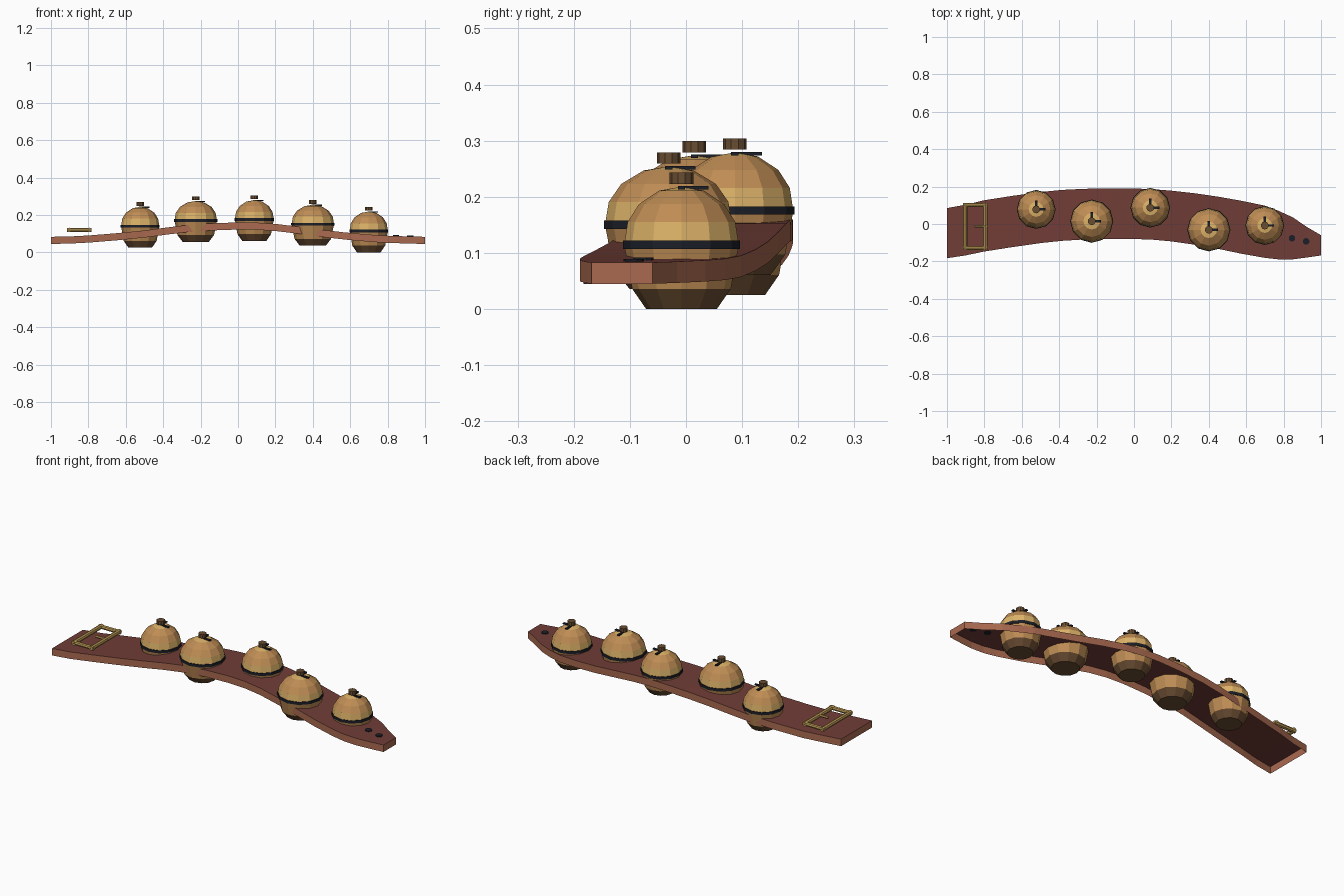
import bpy, bmesh, math
from mathutils import Matrix, Vector

cube = bpy.data.objects.get("Cube")
if cube:
    bpy.data.objects.remove(cube, do_unlink=True)


def material(name, rgb):
    lin = [((c / 255 + 0.055) / 1.055) ** 2.4 for c in rgb] + [1.0]
    m = bpy.data.materials.new(name)
    m.use_nodes = True
    m.diffuse_color = lin
    m.node_tree.nodes["Principled BSDF"].inputs["Base Color"].default_value = lin
    return m


LEATHER = material("red leather", (113, 61, 55))
EDGE = material("cut leather edge", (170, 106, 80))
GOLD = material("gold", (220, 178, 104))
COPPER = material("copper", (190, 140, 84))
BLACK = material("blue black", (28, 31, 40))
BRASS = material("brass", (186, 152, 84))
BROWN = material("dark brown", (106, 77, 50))


def finish(name, bm, mats, loc=(0, 0, 0)):
    mesh = bpy.data.meshes.new(name)
    bm.normal_update()
    bm.to_mesh(mesh)
    bm.free()
    for m in mats:
        mesh.materials.append(m)
    obj = bpy.data.objects.new(name, mesh)
    obj.location = loc
    bpy.context.collection.objects.link(obj)
    return obj


def box(name, size, loc, mat):
    bm = bmesh.new()
    bmesh.ops.create_cube(bm, size=1)
    bmesh.ops.scale(bm, vec=size, verts=bm.verts)
    return finish(name, bm, [mat], loc)


def cylinder(name, radius, depth, loc, mat, sides=10, axis="Z"):
    bm = bmesh.new()
    bmesh.ops.create_cone(bm, cap_ends=True, segments=sides, radius1=radius,
                          radius2=radius, depth=depth)
    if axis != "Z":
        turn = Matrix.Rotation(math.pi / 2, 3, "Y" if axis == "X" else "X")
        bmesh.ops.rotate(bm, matrix=turn, verts=bm.verts)
    return finish(name, bm, [mat], loc)


def lathe(name, profile, slots, mats, loc, sides=12):
    """Spin (radius, height) points; slots gives each ring its material."""
    bm = bmesh.new()
    rings = []
    for r, z in profile:
        count = sides if r > 0 else 1
        rings.append([bm.verts.new((r * math.cos(math.tau * i / sides),
                                    r * math.sin(math.tau * i / sides), z))
                      for i in range(count)])
    for lower, upper, slot in zip(rings, rings[1:], slots):
        for i in range(sides):
            j = (i + 1) % sides
            loop = [lower[i % len(lower)], lower[j % len(lower)],
                    upper[j % len(upper)], upper[i % len(upper)]]
            face = bm.faces.new(list(dict.fromkeys(loop)))
            face.material_index = slot
    return finish(name, bm, mats, loc)


# Strap stations: x, front y, back y, top z
STATIONS = [Vector(s) for s in (
    (-1, -.183, .085, .083), (-.8, -.147, .127, .09), (-.5, -.102, .171, .117),
    (-.27, -.083, .188, .146), (0, -.08, .19, .16), (.2, -.093, .178, .152),
    (.45, -.133, .146, .12), (.7, -.181, .098, .095), (.85, -.189, .035, .087),
    (1, -.168, -.06, .083))]
THICK = .038


def smooth_stations(pts, steps):
    out = []
    for i in range(len(pts) - 1):
        p1, p2 = pts[i], pts[i + 1]
        m1 = (p2 - pts[max(i - 1, 0)]) / 2
        m2 = (pts[min(i + 2, len(pts) - 1)] - p1) / 2
        for k in range(steps):
            t = k / steps
            q = p1.lerp(p2, t)
            bend = t * (1 - t)
            q += bend * ((1 - t) * (m1 - (p2 - p1)) - t * (m2 - (p2 - p1)))
            q[0] = p1[0] + (p2[0] - p1[0]) * t
            out.append(q)
    return out + [pts[-1]]


# Strap: top sheet with a skirt, open underneath
bm = bmesh.new()
rows = []
for x, front, back, top in smooth_stations(STATIONS, 2):
    rows.append([bm.verts.new(c) for c in (
        (x, front, top - THICK), (x, front, top), (x, back, top), (x, back, top - THICK))])
for a, b in zip(rows, rows[1:]):
    for k in range(3):
        face = bm.faces.new((a[k], b[k], b[k + 1], a[k + 1]))
        face.material_index = 0 if k == 1 else 1
for end in (list(reversed(rows[0])), rows[-1]):
    bm.faces.new(end).material_index = 1
finish("strap", bm, [LEATHER, EDGE])

# Bells: dark base, copper bowl, black band, gold ring, copper dome, gold cap
BODY = [(0, 0), (.063, 0), (.088, .036), (.101, .107), (.101, .122),
        (.096, .155), (.076, .187), (.04, .211), (0, .218)]
SLOTS = [3, 3, 1, 2, 0, 1, 1, 0]
BELLS = [(-.523, .078, .025, 1), (-.226, .015, .056, 1.11), (.087, .087, .061, 1.02),
         (.4, -.031, .036, 1.11), (.699, -.008, 0, 1)]
for n, (x, y, z, wide) in enumerate(BELLS, 1):
    body = [(r * wide, h) for r, h in BODY]
    lathe(f"bell_{n}", body, SLOTS, [GOLD, COPPER, BLACK, BROWN], (x, y, z))
    band = [(r * wide, h) for r, h in
            ((.098, .107), (.104, .107), (.104, .122), (.098, .122))]
    lathe(f"bell_band_{n}", band, [0] * 3, [BLACK], (x, y, z))
    box(f"bell_slot_side_{n}", (.05, .013, .006), (x + .025, y, z + .216), BLACK)
    box(f"bell_slot_back_{n}", (.013, .048, .006), (x, y + .024, z + .216), BLACK)
    cylinder(f"bell_knob_{n}", .021, .02, (x, y, z + .233), BROWN)

# Buckle: frame of round rods with a prong
BX, BY, BZ = -.849, -.013, .12
for label, side in (("right", -1), ("left", 1)):
    cylinder(f"buckle_rod_{label}", .012, .25, (BX + side * .054, BY, BZ), BRASS, 8, "Y")
for label, side in (("front", -1), ("back", 1)):
    cylinder(f"buckle_rod_{label}", .011, .13, (BX, BY + side * .115, BZ), BRASS, 8, "X")
cylinder("buckle_prong", .007, .07, (BX + .03, BY, BZ + .004), BRASS, 6, "X")

# Punched holes near the tip
for n, (x, y, z) in enumerate([(.845, -.076, .088), (.92, -.093, .086)], 1):
    cylinder(f"strap_hole_{n}", .018, .007, (x, y, z), BLACK)
